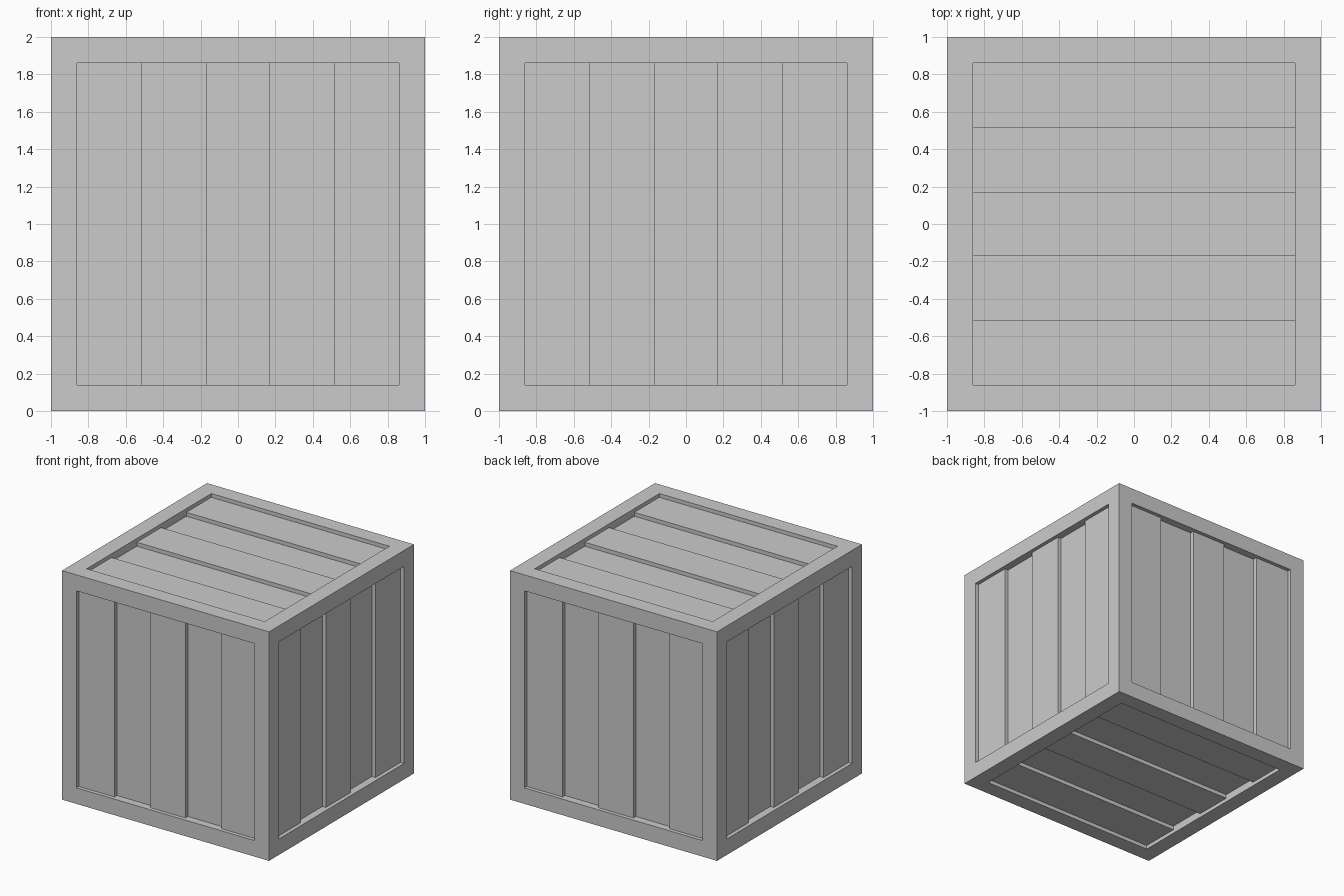
import bpy, bmesh
from mathutils import Vector

if "Cube" in bpy.data.objects:
    bpy.data.objects.remove(bpy.data.objects["Cube"])

FRAME = 0.14          # width of the border on every side
SHALLOW = 0.033       # recess of the outer and middle planks
STEP = 0.034          # extra recess of planks two and four
CUTS = (-0.516, -0.168, 0.168, 0.516)


def push_in(bm, faces, depth):
    """Extrude each face inwards along its own normal."""
    result = bmesh.ops.extrude_discrete_faces(bm, faces=faces)["faces"]
    for f in result:
        f.normal_update()
        offset = -f.normal * depth
        for v in f.verts:
            v.co += offset
    return result


bm = bmesh.new()
bmesh.ops.create_cube(bm, size=2)

# border on all six sides, with a sunken panel inside each
panels = bm.faces[:]
bmesh.ops.inset_individual(bm, faces=panels, thickness=FRAME, depth=0, use_even_offset=True)
panels = push_in(bm, panels, SHALLOW)

# split every panel into five planks and sink the second and fourth
for panel in panels:
    panel.normal_update()
    n = panel.normal.copy()
    across = Vector((1, 0, 0)) if abs(n.y) > 0.5 else Vector((0, 1, 0))
    planks = [panel]
    for c in CUTS:
        geom = planks + list({e for f in planks for e in f.edges}) \
            + list({v for f in planks for v in f.verts})
        cut = bmesh.ops.bisect_plane(bm, geom=geom, plane_co=across * c, plane_no=across)
        planks = [g for g in cut["geom"] if isinstance(g, bmesh.types.BMFace)]
    planks.sort(key=lambda f: f.calc_center_median().dot(across))
    push_in(bm, planks[1::2], STEP)

bmesh.ops.translate(bm, verts=bm.verts[:], vec=(0, 0, 1))
bmesh.ops.recalc_face_normals(bm, faces=bm.faces[:])

mesh = bpy.data.meshes.new("plank_crate")
bm.to_mesh(mesh)
bm.free()
bpy.context.collection.objects.link(bpy.data.objects.new("plank_crate", mesh))
